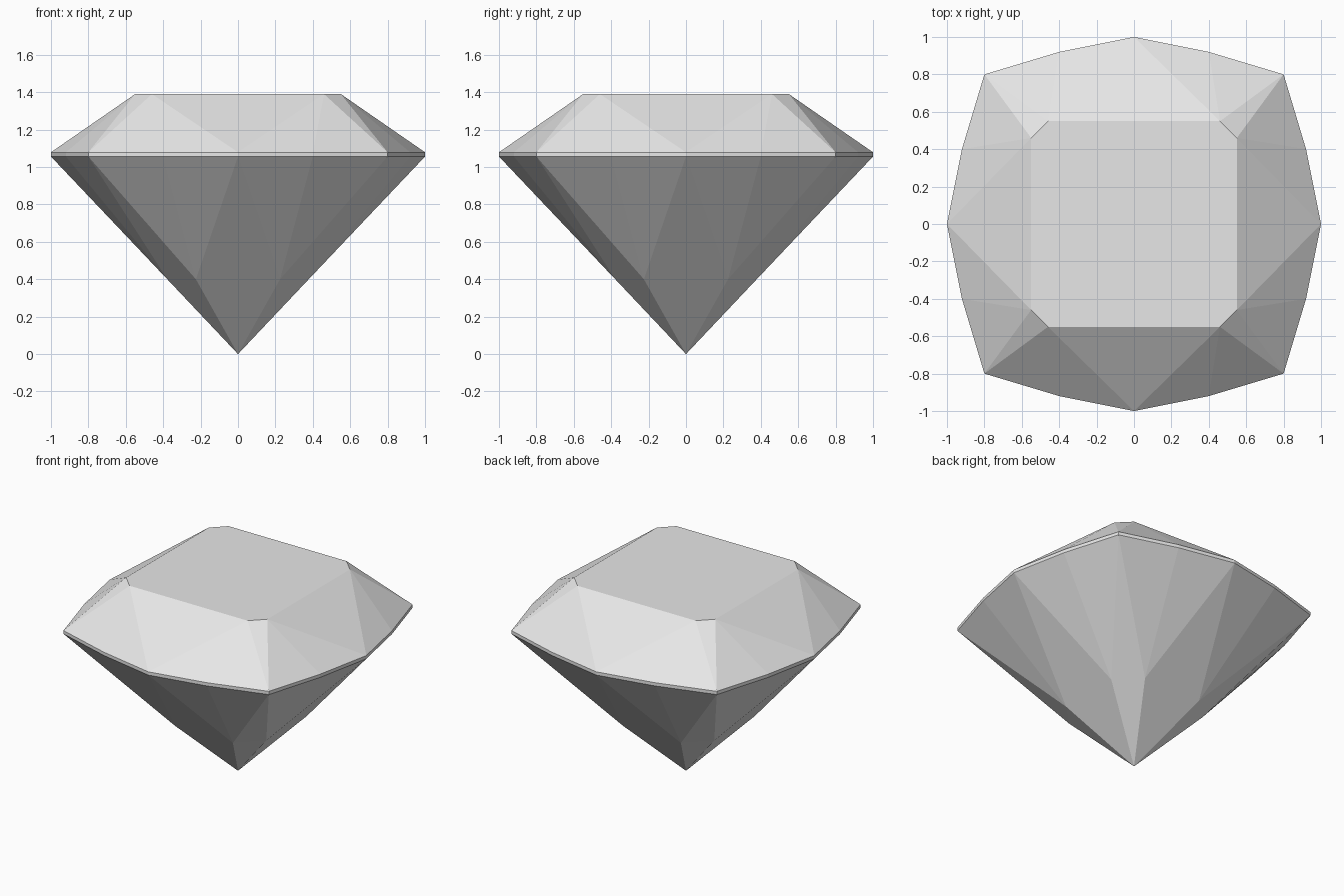
import bpy
import bmesh

cube = bpy.data.objects.get("Cube")
if cube:
    bpy.data.objects.remove(cube, do_unlink=True)

# Material
grey = bpy.data.materials.new("pale_grey")
grey.use_nodes = True
colour = (0.8, 0.8, 0.8, 1)
grey.diffuse_color = colour
grey.node_tree.nodes["Principled BSDF"].inputs["Base Color"].default_value = colour

bm = bmesh.new()


def ring(quarter, z):
    """Repeat a quarter outline four times around the vertical axis."""
    verts = []
    points = quarter
    for _ in range(4):
        verts += [bm.verts.new((x, y, z)) for x, y in points]
        points = [(-y, x) for x, y in points]
    return verts


def facets(girdle, octagon):
    """Triangular facets between the girdle and an eight-sided ring."""
    for k in range(4):
        g = [girdle[(4 * k + i) % 16] for i in range(5)]
        before, a, b = (octagon[2 * k + i] for i in (-1, 0, 1))
        for face in ((g[0], a, before), (a, g[0], g[1]), (a, g[1], g[2]),
                     (a, g[2], b), (b, g[2], g[3]), (b, g[3], g[4])):
            bm.faces.new(face)


# Cushion-shaped girdle band
outline = [(1, 0), (0.92, 0.4), (0.8, 0.8), (0.4, 0.92)]
girdle_low = ring(outline, 1.056)
girdle_high = ring(outline, 1.079)
for i in range(16):
    j = (i + 1) % 16
    bm.faces.new((girdle_low[i], girdle_low[j], girdle_high[j], girdle_high[i]))

# Crown and flat table
table = ring([(0.55, 0.46), (0.46, 0.55)], 1.39)
facets(girdle_high, table)
bm.faces.new(table)

# Pavilion tapering to the point
waist = ring([(0.378, 0.225), (0.225, 0.378)], 0.4)
facets(girdle_low, waist)
tip = bm.verts.new((0, 0, 0))
for i in range(8):
    bm.faces.new((waist[i - 1], waist[i], tip))

bmesh.ops.recalc_face_normals(bm, faces=bm.faces)
mesh = bpy.data.meshes.new("cut_gemstone")
bm.to_mesh(mesh)
bm.free()
mesh.materials.append(grey)
gem = bpy.data.objects.new("cut_gemstone", mesh)
bpy.context.collection.objects.link(gem)
